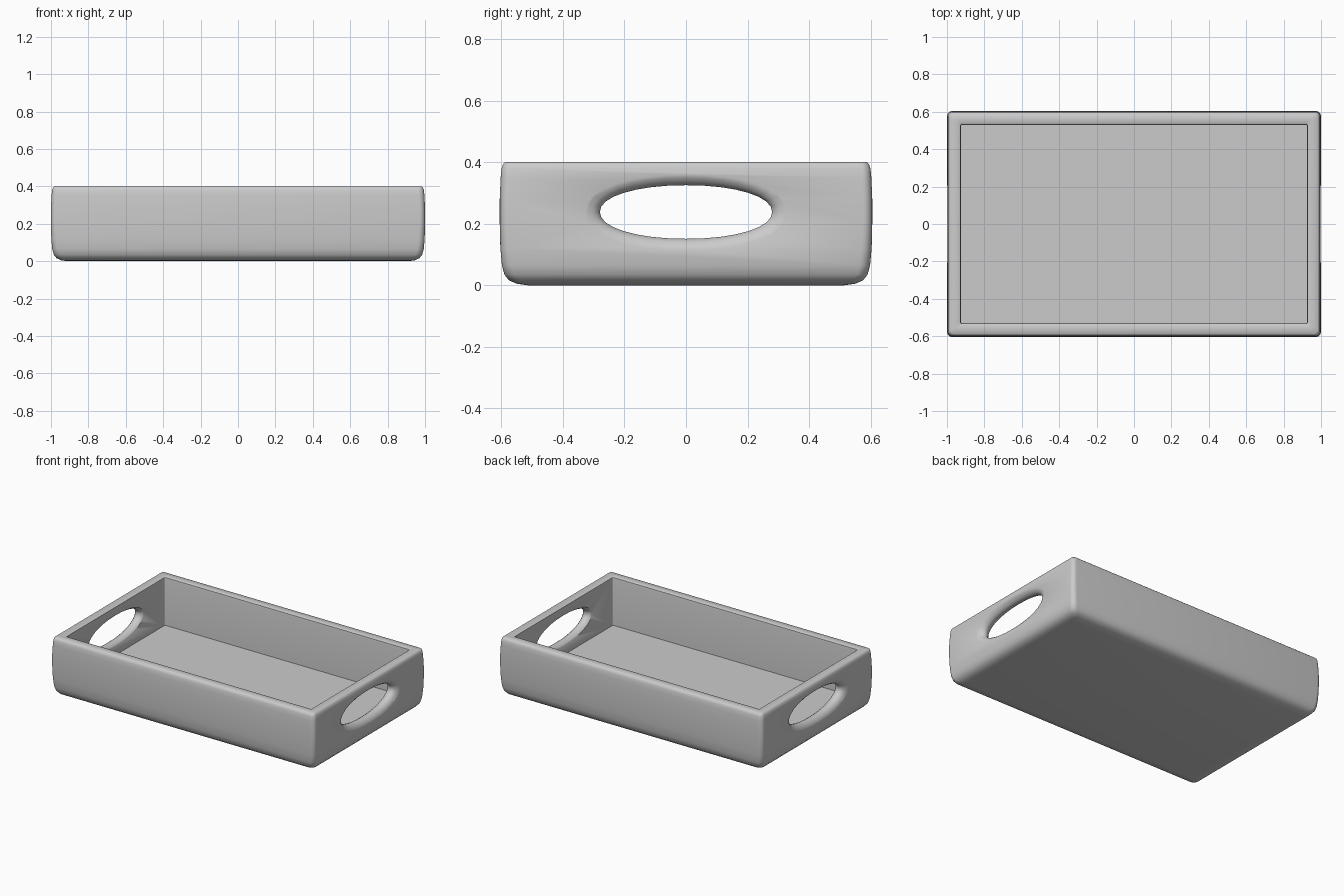
import bpy, bmesh
from math import sin, cos, pi, copysign

if "Cube" in bpy.data.objects:
    bpy.data.objects.remove(bpy.data.objects["Cube"])


def rounded_rect(inset, z, r, n=6):
    hx, hy = 1 - inset - r, 0.605 - inset - r
    pts = []
    for k, (sx, sy) in enumerate(((1, 1), (-1, 1), (-1, -1), (1, -1))):
        for i in range(n + 1):
            a = (k + i / n) * pi / 2
            pts.append((sx * hx + r * cos(a), sy * hy + r * sin(a), z))
    return pts


def oval(x, grow, n=32):
    # slightly squared ellipse in the YZ plane
    pts = []
    for i in range(n):
        a = 2 * pi * i / n
        c, s = cos(a), sin(a)
        pts.append((x, (0.28 + grow) * copysign(abs(c) ** 0.95, c),
                    0.238 + (0.087 + grow) * copysign(abs(s) ** 0.95, s)))
    return pts


def loft(name, rings):
    bm = bmesh.new()
    loops = [[bm.verts.new(p) for p in ring] for ring in rings]
    n = len(loops[0])
    for a, b in zip(loops, loops[1:]):
        for i in range(n):
            j = (i + 1) % n
            bm.faces.new((a[i], a[j], b[j], b[i]))
    bm.faces.new(loops[0][::-1])
    bm.faces.new(loops[-1])
    bmesh.ops.recalc_face_normals(bm, faces=bm.faces[:])
    mesh = bpy.data.meshes.new(name)
    bm.to_mesh(mesh)
    bm.free()
    ob = bpy.data.objects.new(name, mesh)
    bpy.context.collection.objects.link(ob)
    return ob


# Tray: outer wall, rim, inner wall and floor as (inset, height, corner radius)
profile = [(0.09, 0.0, 0.03), (0.055, 0.005, 0.035), (0.03, 0.016, 0.035),
           (0.015, 0.035, 0.035), (0.007, 0.065, 0.035), (0.002, 0.12, 0.033),
           (0.0, 0.2, 0.03), (0.0, 0.28, 0.03), (0.003, 0.35, 0.03),
           (0.006, 0.38, 0.028), (0.011, 0.394, 0.025), (0.018, 0.4, 0.02),
           (0.066, 0.4, 0.012), (0.072, 0.396, 0.01), (0.074, 0.385, 0.008),
           (0.075, 0.07, 0.006)]
tray = loft("tray", [rounded_rect(*p) for p in profile])

# Flared oval hand holes in both end walls
flare = [(0.88, 0.06), (0.918, 0.028), (0.93, 0.013), (0.945, 0.003), (0.96, 0.0),
         (0.972, 0.003), (0.984, 0.012), (0.993, 0.025), (0.999, 0.042), (1.02, 0.11)]
for side, label in ((1, "right"), (-1, "left")):
    cutter = loft(label + "_handle_cutter", [oval(side * x, g) for x, g in flare])
    cutter.hide_render = True
    cutter.hide_set(True)
    mod = tray.modifiers.new(label + "_handle_hole", 'BOOLEAN')
    mod.operation = 'DIFFERENCE'
    mod.solver = 'EXACT'
    mod.object = cutter

# Apply the cuts, then smooth
bpy.context.view_layer.objects.active = tray
tray.select_set(True)
for mod in list(tray.modifiers):
    bpy.ops.object.modifier_apply(modifier=mod.name)
for ob in list(bpy.data.objects):
    if ob != tray:
        bpy.data.objects.remove(ob)
bpy.ops.object.shade_smooth_by_angle(angle=0.7)
